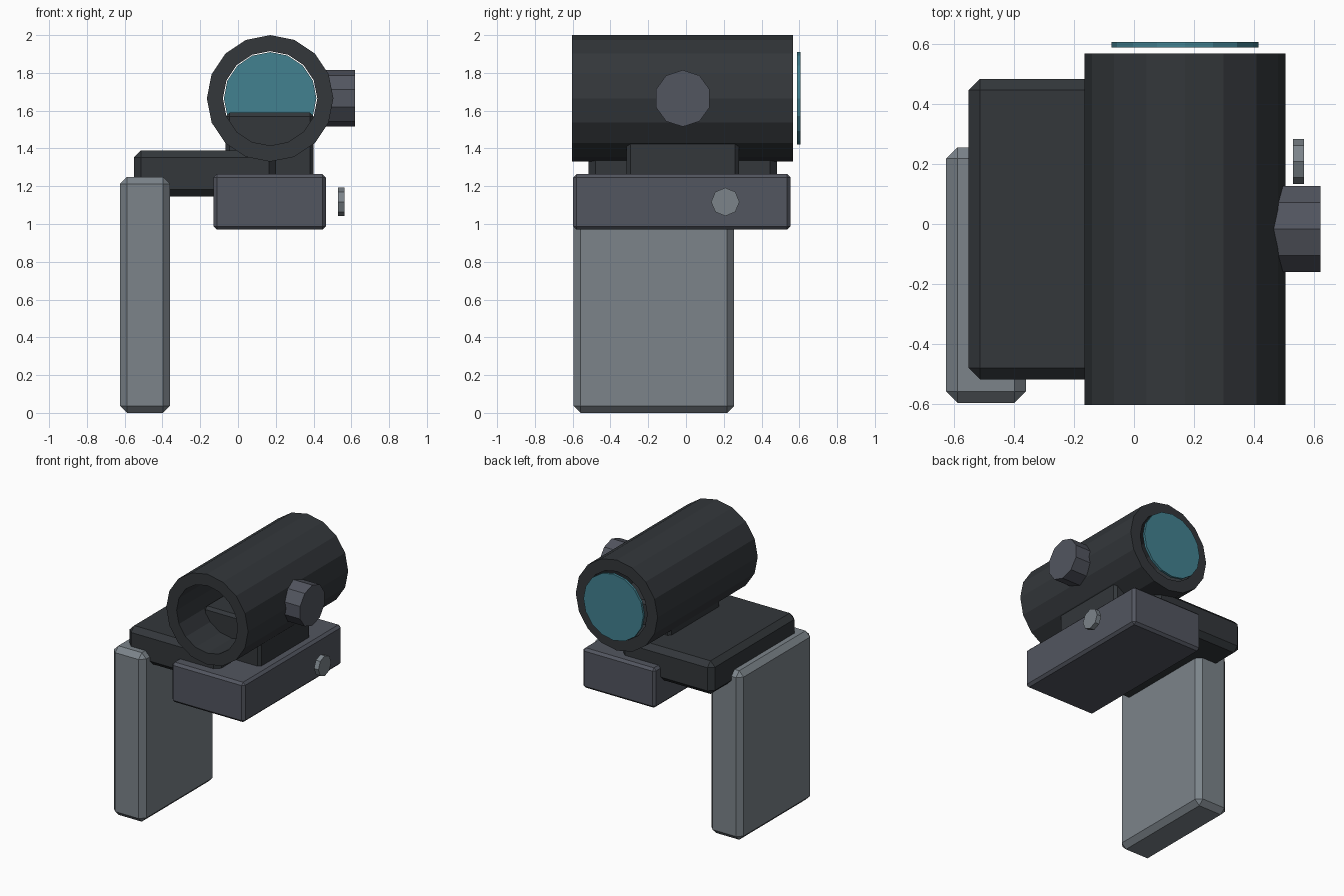
import bpy, bmesh
from math import pi
from mathutils import Matrix, Vector

if "Cube" in bpy.data.objects:
    bpy.data.objects.remove(bpy.data.objects["Cube"])


def material(name, rgb):
    m = bpy.data.materials.new(name)
    m.diffuse_color = (*rgb, 1)
    m.use_nodes = True
    m.node_tree.nodes["Principled BSDF"].inputs["Base Color"].default_value = m.diffuse_color
    return m


DARK = material("dark_body", (0.033, 0.038, 0.043))
MID = material("mid_metal", (0.085, 0.092, 0.115))
LIGHT = material("light_metal", (0.20, 0.23, 0.255))
GLASS = material("teal_glass", (0.055, 0.22, 0.28))


def make_object(name, bm, centre, mat):
    bmesh.ops.recalc_face_normals(bm, faces=bm.faces)
    mesh = bpy.data.meshes.new(name)
    bm.to_mesh(mesh)
    bm.free()
    mesh.materials.append(mat)
    ob = bpy.data.objects.new(name, mesh)
    ob.location = centre
    bpy.context.collection.objects.link(ob)
    return ob


def block(name, lo, hi, bevel, mat):
    """Chamfered box between two corners."""
    lo, hi = Vector(lo), Vector(hi)
    bm = bmesh.new()
    bmesh.ops.create_cube(bm, size=1)
    bmesh.ops.scale(bm, vec=hi - lo, verts=bm.verts)
    bmesh.ops.bevel(bm, geom=bm.edges[:], offset=bevel, segments=1,
                    affect='EDGES')
    return make_object(name, bm, (lo + hi) / 2, mat)


def disc(name, axis, centre, radius, depth, sides, mat):
    """Faceted cylinder along x or y with a corner pointing up."""
    bm = bmesh.new()
    bmesh.ops.create_cone(bm, cap_ends=True, segments=sides, radius1=radius,
                          radius2=radius, depth=depth)
    # create_cone starts its ring on +y; turn that corner towards +z
    rot = Matrix.Rotation(pi / 2, 3, 'X')
    if axis == 'x':
        rot = Matrix.Rotation(pi / 2, 3, 'Z') @ rot
    bmesh.ops.rotate(bm, cent=(0, 0, 0), matrix=rot, verts=bm.verts)
    return make_object(name, bm, centre, mat)


def tube(name, centre, outer, inner, depth, sides, mat):
    """Open pipe along y: a rectangular wall section spun round the axis."""
    h = depth / 2
    section = [(outer, -h), (outer, h), (inner, h), (inner, -h)]
    bm = bmesh.new()
    rings = []
    for i in range(sides):
        rot = Matrix.Rotation(2 * pi * i / sides, 3, 'Y')
        rings.append([bm.verts.new(rot @ Vector((0, y, r))) for r, y in section])
    for i in range(sides):
        a, b = rings[i], rings[(i + 1) % sides]
        for j in range(4):
            k = (j + 1) % 4
            bm.faces.new((a[j], a[k], b[k], b[j]))
    return make_object(name, bm, centre, mat)


# Sight tube and its rear lens
tube("sight_tube", (0.17, -0.018, 1.665), 0.335, 0.25, 1.17, 16, DARK)
disc("rear_lens", 'y', (0.17, 0.597, 1.665), 0.245, 0.018, 16, GLASS)

# Adjustment knob on the right of the tube
disc("side_knob", 'x', (0.525, -0.017, 1.665), 0.15, 0.19, 10, MID)

# Pedestal carrying the tube
block("tube_pedestal", (-0.065, -0.315, 1.20), (0.40, 0.28, 1.59), 0.02, DARK)

# Mounting plate and clamp rail
block("mount_plate", (-0.55, -0.517, 1.145), (0.20, 0.483, 1.39), 0.037, DARK)
block("clamp_rail", (-0.13, -0.597, 0.97), (0.465, 0.553, 1.265), 0.018, MID)
disc("clamp_screw", 'x', (0.547, 0.208, 1.117), 0.075, 0.036, 8, LIGHT)

# Long side plate reaching the floor
block("side_plate", (-0.625, -0.595, 0), (-0.36, 0.255, 1.25), 0.037, LIGHT)
